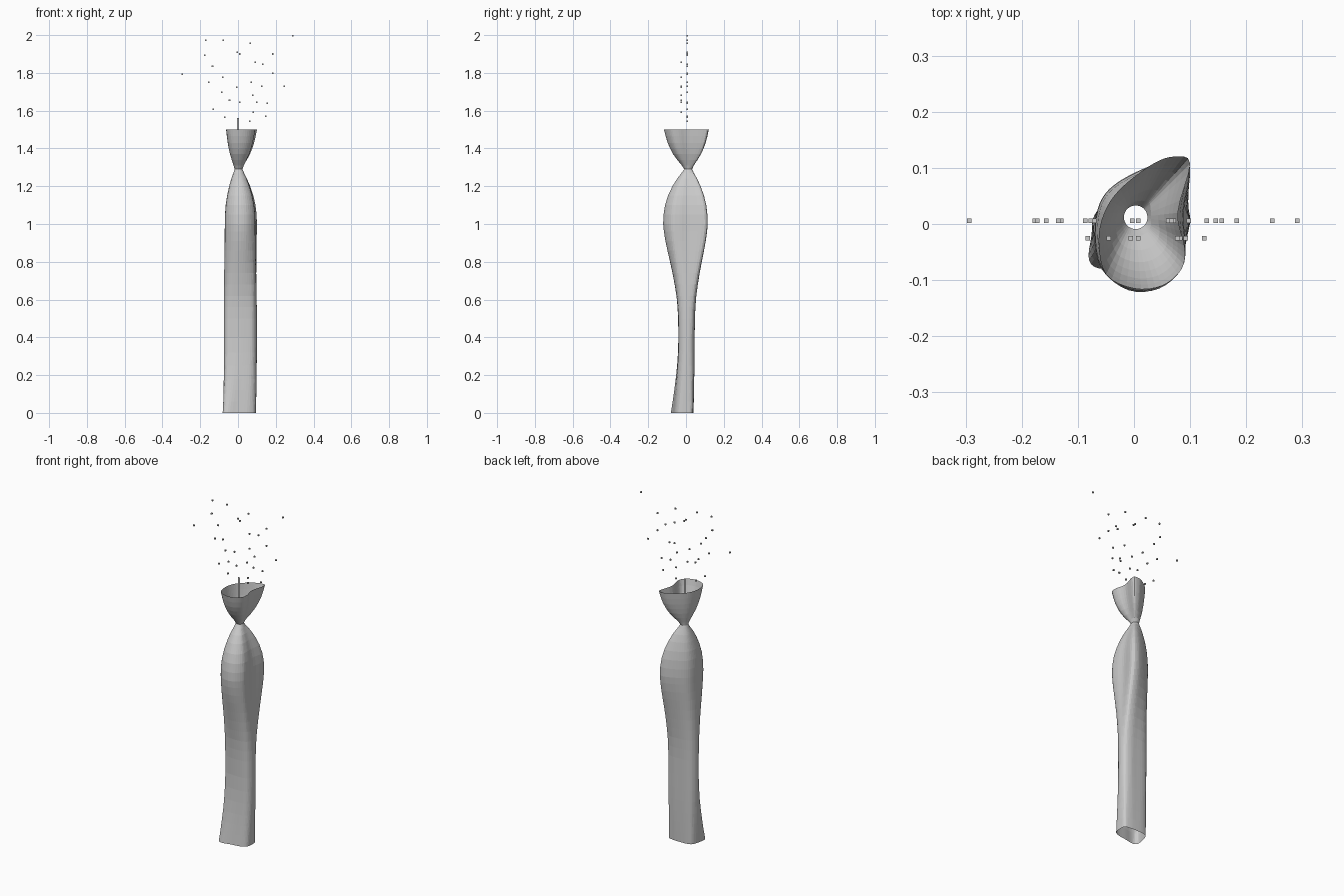
import bpy, bmesh, math
from mathutils import Vector

# Cross-sections, counter-clockwise from the back right fold
BASE = [(.09, .03), (.06, .038), (.02, .04), (-.03, .038), (-.06, .025), (-.075, -.02),
        (-.08, -.065), (-.055, -.08), (0, -.07), (.06, -.06), (.09, -.04), (.095, 0)]
MID = [(.09, .035), (.06, .045), (.02, .045), (-.03, .042), (-.06, .03), (-.075, 0),
       (-.06, -.03), (-.02, -.038), (.03, -.04), (.075, -.035), (.095, -.015), (.1, .012)]
BULGE = [(.1, .1), (.07, .115), (.02, .1), (-.035, .07), (-.062, .035), (-.07, -.02),
         (-.058, -.08), (-.01, -.118), (.045, -.115), (.085, -.08), (.092, -.035), (.088, .02)]
RIM = [(.1, .108), (.07, .12), (.03, .105), (-.025, .062), (-.053, .02), (-.063, -.03),
       (-.05, -.09), (0, -.115), (.05, -.11), (.085, -.08), (.09, -.04), (.078, .02)]


def closed_curve(points, steps=4):
    """Smooth closed curve through the points."""
    p = [Vector(q) for q in points]
    n, out = len(p), []
    for i in range(n):
        a, b, c, d = p[i - 1], p[i], p[(i + 1) % n], p[(i + 2) % n]
        for s in range(steps):
            t = s / steps
            out.append(.5 * (2 * b + (c - a) * t + (2 * a - 5 * b + 4 * c - d) * t * t
                             + (3 * b - a - 3 * c + d) * t ** 3))
    return out


def make_object(name, bm):
    mesh = bpy.data.meshes.new(name)
    bm.to_mesh(mesh)
    bm.free()
    ob = bpy.data.objects.new(name, mesh)
    bpy.context.collection.objects.link(ob)
    return ob


base, mid, bulge, rim = map(closed_curve, (BASE, MID, BULGE, RIM))
hub = Vector((.003, .012))
waist = [hub + (v - hub).normalized() * .021 for v in bulge]

# Body: (start section, end section, [(height, blend)])
spans = [
    (base, mid, [(0, 0), (.06, .22), (.12, .43), (.18, .62), (.25, .8), (.32, .93), (.4, 1)]),
    (mid, bulge, [(.5, .02), (.56, .06), (.62, .13), (.68, .25), (.74, .39), (.8, .55),
                  (.86, .72), (.91, .85), (.96, .95), (1, 1)]),
    (bulge, waist, [(1.05, .02), (1.1, .09), (1.15, .23), (1.2, .44), (1.24, .66),
                    (1.27, .87), (1.29, 1)]),
    (waist, rim, [(1.31, .12), (1.34, .35), (1.37, .55), (1.4, .7), (1.43, .82),
                  (1.465, .92), (1.5, 1)]),
]
bm = bmesh.new()
rings = []
for start, end, levels in spans:
    for z, t in levels:
        rings.append([bm.verts.new((*a.lerp(b, t), z)) for a, b in zip(start, end)])
for lower, upper in zip(rings, rings[1:]):
    n = len(lower)
    for i in range(n):
        j = (i + 1) % n
        bm.faces.new((lower[i], lower[j], upper[j], upper[i]))
make_object("twisted_body", bm)

# Thin flat wick rising out of the neck
bm = bmesh.new()
outline = [(-.017, 1.3), (.019, 1.3), (.006, 1.42), (.006, 1.56), (-.006, 1.56), (-.006, 1.42)]
bm.faces.new([bm.verts.new((x, .01, z)) for x, z in outline])
make_object("wick", bm)

# Sparks floating above: two layers in depth, (x, z)
back = [(.291, 1.996), (-.172, 1.974), (-.077, 1.974), (.066, 1.958), (-.177, 1.894),
        (-.003, 1.91), (.008, 1.9), (.183, 1.9), (-.135, 1.836), (.13, 1.847),
        (-.294, 1.793), (.183, 1.798), (-.156, 1.751), (.071, 1.751), (.246, 1.73),
        (-.087, 1.698), (.098, 1.645), (.156, 1.64), (-.13, 1.608), (-.071, 1.566),
        (.146, 1.571), (.061, 1.544)]
front = [(-.082, 1.777), (-.045, 1.655), (-.006, 1.724), (.008, 1.645), (.077, 1.682),
         (.082, 1.592), (.092, 1.857), (.125, 1.73)]
bm = bmesh.new()
for layer, y in ((back, .006), (front, -.025)):
    for x, z in layer:
        cube = bmesh.ops.create_cube(bm, size=.008)
        bmesh.ops.translate(bm, verts=cube["verts"], vec=(x, y, z))
make_object("sparks", bm)
